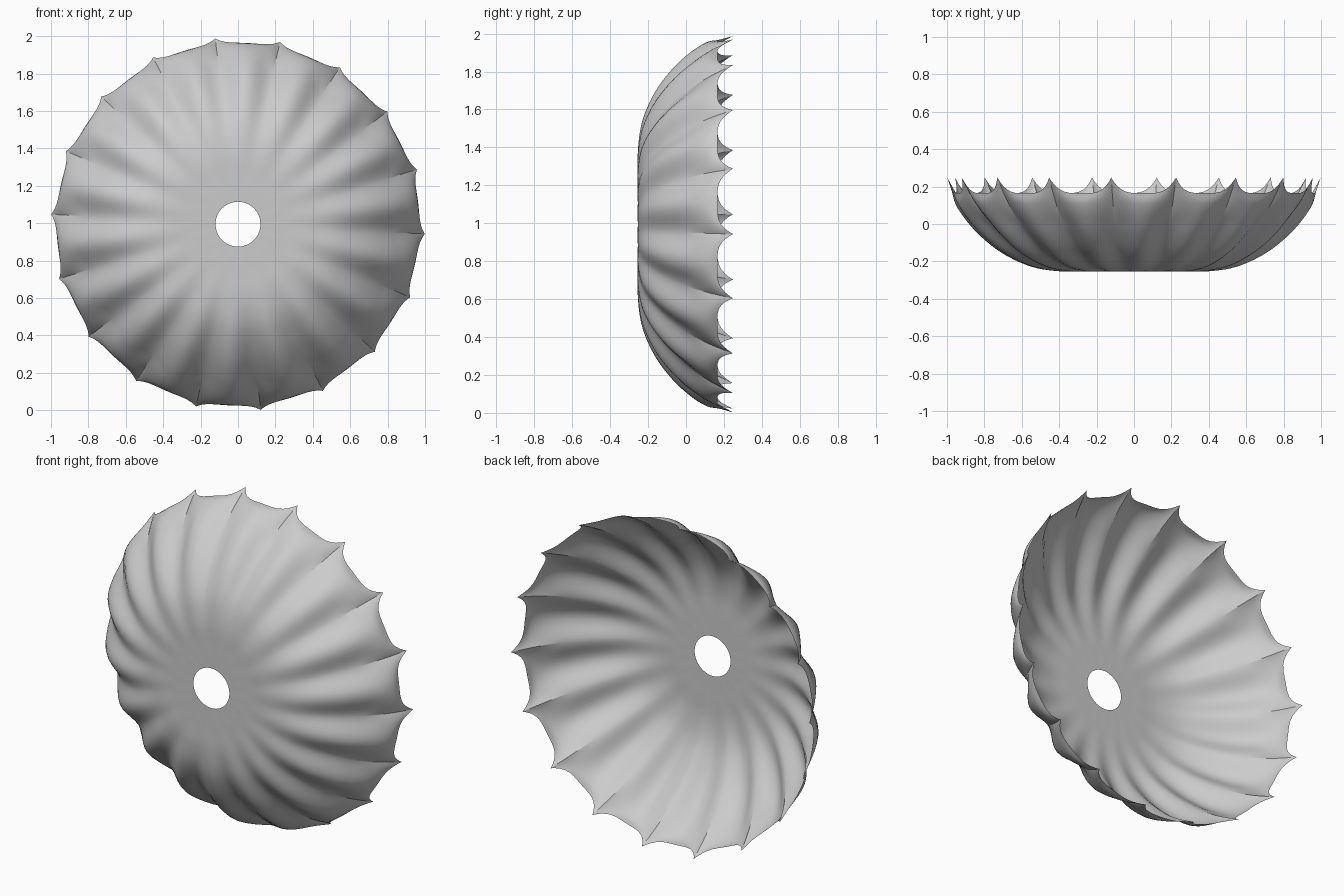
import bpy
import bmesh
import math
from mathutils import Vector

cube = bpy.data.objects.get("Cube")
if cube:
    bpy.data.objects.remove(cube)

GORES = 18          # fabric panels around the canopy
STEPS = 16          # columns per panel
SUB = 5             # rings between profile points
START = math.radians(-3)
CENTRE_Z = 0.995

# Profiles from vent to hem as (radius, depth): panel middle and seam
BULGE = [(0.12, -0.254), (0.25, -0.254), (0.4, -0.253), (0.55, -0.229), (0.7, -0.162),
         (0.825, -0.067), (0.914, 0.032), (0.961, 0.11), (0.97, 0.165)]
SEAM = [(0.12, -0.254), (0.25, -0.254), (0.4, -0.249), (0.54, -0.215), (0.675, -0.137),
        (0.785, -0.045), (0.87, 0.045), (0.935, 0.135), (1.0, 0.248)]


def smooth_curve(points):
    """Catmull-Rom curve through the points."""
    p = [Vector(q) for q in points]
    p = [2 * p[0] - p[1]] + p + [2 * p[-1] - p[-2]]
    out = []
    for a, b, c, d in zip(p, p[1:], p[2:], p[3:]):
        for k in range(SUB):
            t = k / SUB
            out.append(0.5 * (2 * b + (c - a) * t + (2 * a - 5 * b + 4 * c - d) * t ** 2
                              + (3 * b - a - 3 * c + d) * t ** 3))
    return out + [p[-2]]


def seam_weight(t, u):
    """Soft wave over the dome, narrow pinch at the hem."""
    soft = 0.5 - 0.5 * math.cos(math.pi * t)
    pinch = abs(t) ** 4
    s = min(1, max(0, (u - 0.7) / 0.3))
    return soft + (pinch - soft) * s


def build_canopy():
    bulge, seam = smooth_curve(BULGE), smooth_curve(SEAM)
    bm = bmesh.new()
    rings = []
    for i, (mid, edge) in enumerate(zip(bulge, seam)):
        u = i / (len(bulge) - 1)
        ring = []
        for g in range(GORES):
            for k in range(STEPS):
                # columns gather towards the seams
                t = math.sin(math.pi * (k / STEPS - 0.5))
                r, y = mid.lerp(edge, seam_weight(t, u))
                a = START + (g + (t + 1) / 2) * math.tau / GORES
                ring.append(bm.verts.new((r * math.cos(a), y, CENTRE_Z + r * math.sin(a))))
        rings.append(ring)
    # faces wind so the outside of the cloth faces the front
    n = GORES * STEPS
    for inner, outer in zip(rings, rings[1:]):
        for j in range(n):
            k = (j + 1) % n
            bm.faces.new((inner[j], outer[j], outer[k], inner[k]))
    mesh = bpy.data.meshes.new("canopy")
    bm.to_mesh(mesh)
    bm.free()
    return mesh


# Plain grey cloth
cloth = bpy.data.materials.new("grey_cloth")
cloth.use_nodes = True
grey = (0.6, 0.6, 0.6, 1)
cloth.diffuse_color = grey
cloth.node_tree.nodes["Principled BSDF"].inputs["Base Color"].default_value = grey

# Scalloped canopy with a round vent
canopy = bpy.data.objects.new("canopy", build_canopy())
bpy.context.collection.objects.link(canopy)
canopy.data.materials.append(cloth)
bpy.ops.object.select_all(action='DESELECT')
canopy.select_set(True)
bpy.context.view_layer.objects.active = canopy
bpy.ops.object.shade_smooth_by_angle(angle=math.radians(40))
